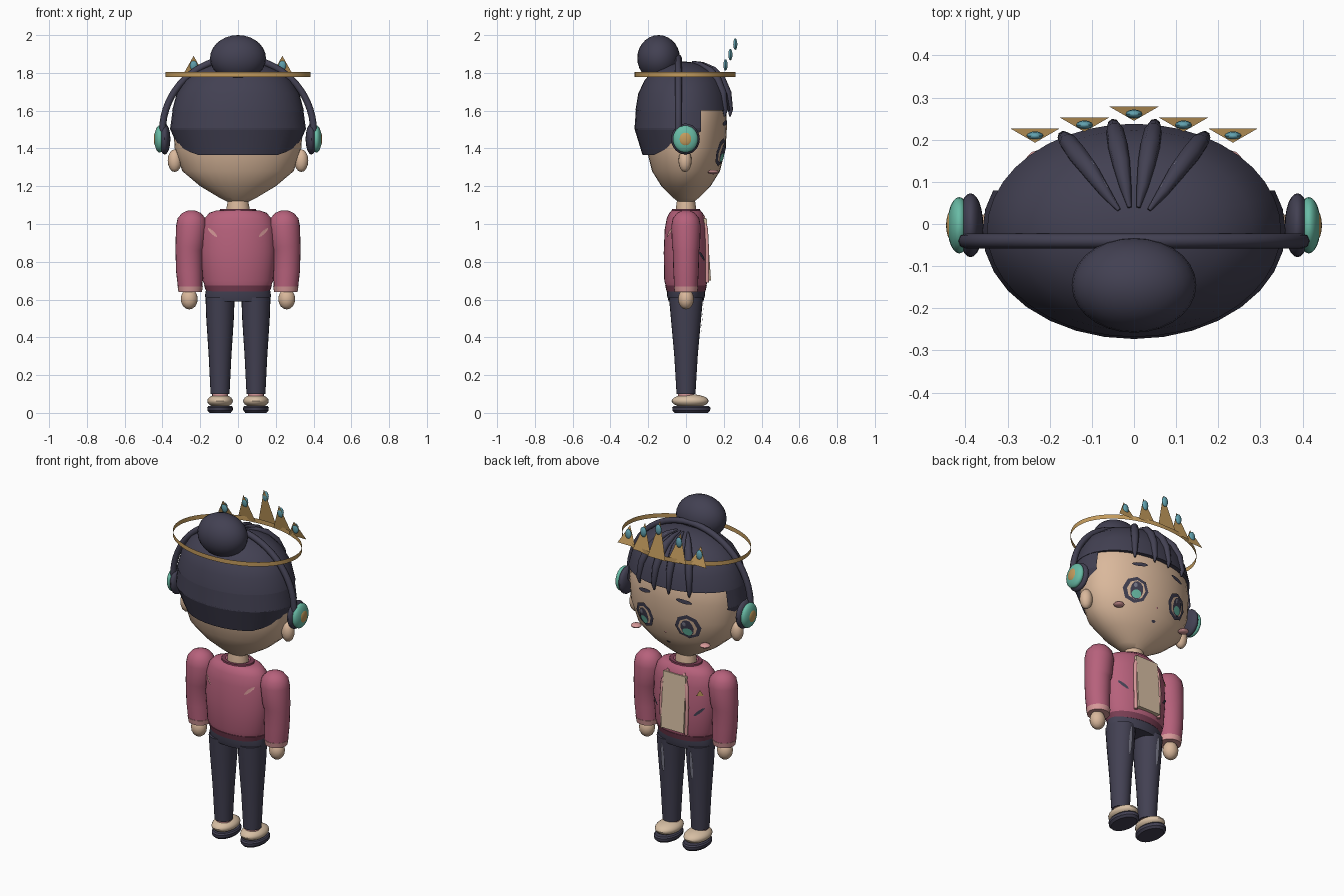
import bpy, bmesh
from math import sin, cos, pi, sqrt
from mathutils import Vector

cube = bpy.data.objects.get("Cube")
if cube:
    bpy.data.objects.remove(cube)


def material(name, *rgb):
    m = bpy.data.materials.new(name)
    m.use_nodes = True
    m.diffuse_color = (*rgb, 1)
    m.node_tree.nodes["Principled BSDF"].inputs["Base Color"].default_value = (*rgb, 1)
    return m


skin = material("skin", .70, .48, .33)
cream = material("cream", .68, .52, .37)
rose = material("rose", .47, .12, .2)
dark_rose = material("dark rose", .2, .05, .09)
pale_pink = material("pale pink", .68, .32, .32)
navy = material("dark navy", .055, .052, .085)
grey = material("streak grey", .2, .2, .26)
gold = material("gold", .55, .33, .11)
teal = material("teal", .14, .5, .38)
gem_blue = material("gem blue", .12, .36, .43)
SIDES = (("left", 1), ("right", -1))


def finish(ob, mat, angle=35):
    """Give an object its colour and smooth shading."""
    ob.data.materials.clear()
    ob.data.materials.append(mat)
    bpy.ops.object.select_all(action='DESELECT')
    ob.select_set(True)
    bpy.context.view_layer.objects.active = ob
    bpy.ops.object.shade_smooth_by_angle(angle=angle * pi / 180)
    return ob


def from_bmesh(name, bm, mat, angle=35):
    me = bpy.data.meshes.new(name)
    bm.to_mesh(me)
    bm.free()
    ob = bpy.data.objects.new(name, me)
    bpy.context.collection.objects.link(ob)
    return finish(ob, mat, angle)


def loft(name, rows, mat, cx=0, cy=0, seg=32, caps=True, cuts=()):
    """Stack ellipses given as (z, x radius, y radius, extra x); cuts remove the side a normal points to."""
    bm = bmesh.new()
    rings = []
    for z, rx, ry, *dx in rows:
        ox = cx + (dx[0] if dx else 0)
        rings.append([bm.verts.new((ox + rx * cos(2 * pi * i / seg), cy + ry * sin(2 * pi * i / seg), z))
                      for i in range(seg)])
    for a, b in zip(rings, rings[1:]):
        for i in range(seg):
            j = (i + 1) % seg
            bm.faces.new((a[i], a[j], b[j], b[i]))
    if caps:
        bm.faces.new(rings[0][::-1])
        bm.faces.new(rings[-1])
    for co, no in cuts:
        bmesh.ops.bisect_plane(bm, geom=bm.verts[:] + bm.edges[:] + bm.faces[:],
                               plane_co=co, plane_no=no, clear_outer=True)
    return from_bmesh(name, bm, mat)


def ball(name, loc, size, mat, seg=24):
    bpy.ops.mesh.primitive_uv_sphere_add(segments=seg, ring_count=seg // 2, radius=1, location=loc)
    ob = bpy.context.object
    ob.name = name
    ob.scale = size
    bpy.ops.object.transform_apply(location=False, rotation=False, scale=True)
    return finish(ob, mat)


def tube(name, points, radius, mat, taper=False):
    cu = bpy.data.curves.new(name, 'CURVE')
    cu.dimensions = '3D'
    cu.bevel_depth, cu.bevel_resolution, cu.use_fill_caps = radius, 2, True
    sp = cu.splines.new('POLY')
    sp.points.add(len(points) - 1)
    for i, (p, co) in enumerate(zip(sp.points, points)):
        p.co = (*co, 1)
        p.radius = .25 + sin(pi * i / (len(points) - 1)) if taper else 1
    ob = bpy.data.objects.new(name, cu)
    bpy.context.collection.objects.link(ob)
    bpy.ops.object.select_all(action='DESELECT')
    ob.select_set(True)
    bpy.context.view_layer.objects.active = ob
    bpy.ops.object.convert(target='MESH')
    return finish(bpy.context.object, mat, 50)


def surface_y(rows, x, z, side):
    for a, b in zip(rows, rows[1:]):
        if a[0] <= z <= b[0]:
            t = (z - a[0]) / (b[0] - a[0])
            rx, ry = (a[k] + t * (b[k] - a[k]) for k in (1, 2))
            return side * ry * sqrt(max(0, 1 - (x / rx) ** 2))
    return 0


def decal(name, rows, x, z, w, h, mat, lift=.006, lean=0, side=1, n=12, cx=0):
    """Thin patch lying on a lofted surface; n sets its number of corners."""
    bm = bmesh.new()

    def put(u, v):
        px, pz = x + u * cos(lean) - v * sin(lean), z + u * sin(lean) + v * cos(lean)
        return bm.verts.new((px + cx, surface_y(rows, px, pz, side) + side * lift, pz))
    mid = put(0, 0)
    rim = [put(w * sin(2 * pi * i / n), h * cos(2 * pi * i / n)) for i in range(n)]
    for i in range(n):
        f = bm.faces.new((mid, rim[i], rim[(i + 1) % n]))
        f.normal_update()
        if f.normal.y * side < 0:
            f.normal_flip()
    return from_bmesh(name, bm, mat)


# Head, ears and neck
head = [(1.12, .06, .045), (1.14, .1, .07), (1.2, .2, .13), (1.28, .295, .18), (1.4, .335, .21),
        (1.52, .343, .217), (1.62, .33, .212), (1.75, .25, .16), (1.82, .1, .07)]
loft("head", head, skin)
loft("neck", [(1.04, .062, .055), (1.09, .06, .053), (1.14, .05, .045)], skin)
for label, s in SIDES:
    ball(label + "_ear", (s * .335, -.005, 1.335), (.037, .035, .06), skin, 16)

# Face
for label, s in SIDES:
    x = s * .143
    decal(label + "_eye_rim", head, x, 1.38, .072, .075, navy, .006, n=8)
    decal(label + "_eye_white", head, x, 1.378, .052, .056, skin, .009, n=8)
    decal(label + "_iris", head, x, 1.374, .036, .052, navy, .012)
    decal(label + "_iris_glow", head, x, 1.352, .027, .024, teal, .015)
    decal(label + "_eye_glint", head, x + .012, 1.4, .01, .013, grey, .015)
    decal(label + "_brow", head, s * .13, 1.535, .047, .012, navy, .008, lean=-s * .15)
    ball(label + "_cheek", (s * .228, .145, 1.275), (.03, .03, .012), pale_pink, 12)
decal("mouth", head, 0, 1.245, .013, .007, navy)
decal("nose", head, 0, 1.315, .008, .006, pale_pink)

# Hair: cap, side and nape layers, bun
cap = [(1.6, .349, .253), (1.69, .325, .238), (1.76, .28, .205), (1.81, .215, .16),
       (1.84, .145, .105), (1.855, .075, .055), (1.86, .01, .01)]
loft("hair_cap", cap, navy, cy=-.015, seg=40)
loft("hair_sides", [(1.5, .36, .258), (1.61, .345, .25)], navy, cy=-.015, caps=False,
     cuts=[((0, .08, 0), (0, 1, 0))])
loft("hair_nape", [(1.365, .3, .215), (1.505, .36, .258)], navy, cy=-.015, caps=False,
     cuts=[((0, .08, 1.49), (0, .45, -.9)), ((0, .08, 0), (0, 1, 0))])
ball("hair_bun", (0, -.145, 1.878), (.148, .113, .122), navy, 28)


def meridian(angle, grow, rows):
    return [(r[1] * grow * sin(angle), -.015 + r[2] * grow * cos(angle), r[0] + .004) for r in rows]


for label, s in SIDES:
    for k, a in enumerate((.14, .5)):
        tip = [(1.565, .342, .25)]
        tube(f"{label}_strand_{k}", meridian(s * a, 1.0, tip + cap[:-1]), .019, navy, True)
    for k, a in enumerate((.17, .46)):
        tube(f"{label}_hair_streak_{k}", meridian(s * a, 1.045, cap[1:-1]), .009, grey, True)

# Headphones
arc = [(.4 * cos(pi * i / 32), -.04, 1.49 + .39 * sin(pi * i / 32)) for i in range(33)]
tube("headphone_band", arc, .018, navy)
for label, s in SIDES:
    ball(label + "_ear_pad", (s * .388, -.003, 1.45), (.03, .076, .082), navy)
    ball(label + "_ear_shell", (s * .415, -.003, 1.45), (.028, .067, .072), teal)
    ball(label + "_ear_badge", (s * .432, -.003, 1.45), (.014, .037, .04), gold)

# Tiara: open hoop, flat points and gems
loft("tiara_hoop", [(1.778, .385, .268), (1.804, .385, .268)], gold, cy=-.005, seg=48, caps=False)
for i in range(-2, 3):
    k = abs(i)
    x, y, top = i * .1175, .279 - .026 * k, 2.0 - .055 * k
    bm = bmesh.new()
    bm.faces.new([bm.verts.new(p) for p in ((x + .059, y, 1.785), (x - .059, y, 1.785), (x, y - .034, top))])
    from_bmesh(f"tiara_point_{i + 3}", bm, gold)
    ball(f"tiara_gem_{i + 3}", (x, y - .018, top - .048), (.02, .011, .031), gem_blue, 12)

# Jacket
torso = [(.66, .17, .104), (.7, .187, .115), (.85, .198, .118), (.97, .194, .113),
         (1.03, .178, .102), (1.06, .15, .088), (1.072, .115, .075)]
loft("jacket", torso, rose)
loft("jacket_hem", [(.642, .168, .102), (.675, .18, .111)], dark_rose)
loft("collar", [(1.06, .1, .078), (1.08, .095, .074), (1.08, .07, .058)], dark_rose, caps=False)
for label, s in SIDES:
    decal(label + "_back_mark", torso, s * .135, .955, .009, .034, pale_pink, lean=-s * .8, side=-1, n=8)
    decal(label + "_pocket", torso, s * .145, .83, .008, .036, navy, lean=-s * .8, n=8)
decal("gold_emblem", torso, -.15, .94, .02, .022, gold, .01, n=3)

# Shirt panel in the jacket opening, with lapel edges
bpy.ops.mesh.primitive_cube_add(size=1, location=(0, .108, .865))
panel = bpy.context.object
panel.name = "shirt_panel"
panel.scale = (.15, .026, .33)
panel.rotation_euler.x = .07
bevel = panel.modifiers.new("soft_edges", 'BEVEL')
bevel.width, bevel.segments = .01, 2
finish(panel, cream)
for label, s in SIDES:
    tube(label + "_lapel", [(s * .05, .09, 1.04), (s * .08, .107, .97), (s * .086, .113, .85), (s * .08, .112, .69)],
         .01, pale_pink)

# Sleeves, cuffs and hands
sleeve = [(.655, .064, .062, .007), (.75, .07, .067, .012), (.86, .073, .07, .012), (.88, .077, .074, .008),
          (.99, .082, .078, 0), (1.03, .074, .07, 0), (1.058, .05, .048, 0), (1.072, .018, .018, 0)]
for label, s in SIDES:
    loft(label + "_sleeve", [(z, a, b, s * d) for z, a, b, d in sleeve], rose, cx=s * .246, seg=24)
    loft(label + "_cuff", [(.64, .062, .06), (.67, .067, .065)], pale_pink, cx=s * .253, seg=24)
    ball(label + "_hand", (s * .258, 0, .603), (.045, .042, .055), skin, 16)

# Trousers and shoes
leg = [(.1, .05, .05), (.3, .06, .062), (.5, .073, .08), (.61, .077, .09)]
loft("trouser_waist", [(.59, .168, .092), (.62, .175, .1), (.66, .168, .1)], navy)
for label, s in SIDES:
    x = s * .095
    loft(label + "_trouser_leg", leg, navy, cx=x, seg=24)
    decal(label + "_trouser_streak", leg, 0, .5, .011, .09, grey, .007, cx=x)
    loft(label + "_sock", [(.07, .042, .042), (.115, .042, .042)], pale_pink, cx=x, seg=16)
    ball(label + "_shoe", (x, .022, .063), (.068, .098, .036), cream)
    loft(label + "_sole", [(0, .056, .088), (.012, .067, .1), (.028, .068, .101), (.036, .062, .094)],
         navy, cx=x, cy=.028, seg=24)
